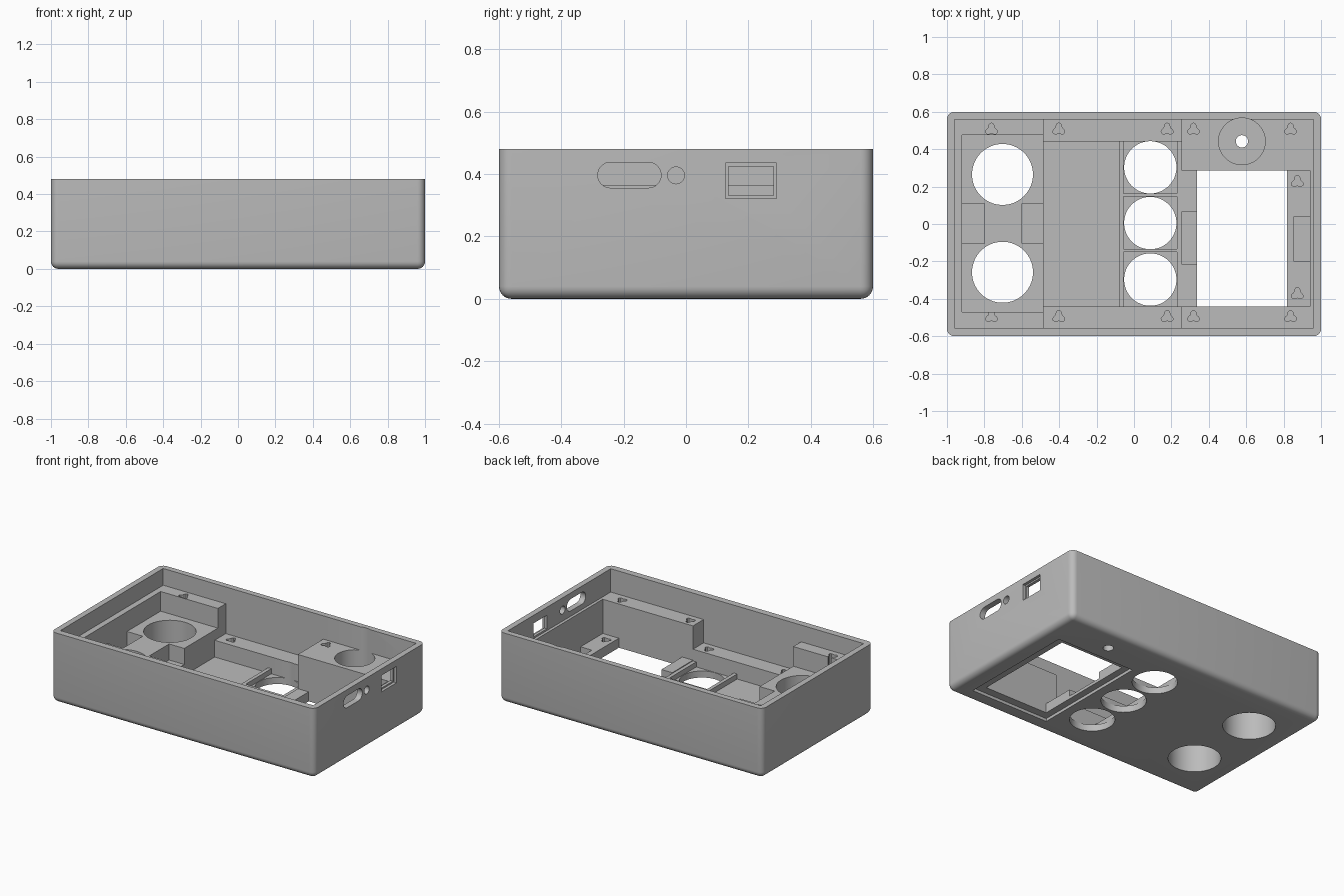
import bpy, bmesh, math

if "Cube" in bpy.data.objects:
    bpy.data.objects.remove(bpy.data.objects["Cube"])

grey = bpy.data.materials.new("plastic_grey")
grey.diffuse_color = (0.5, 0.5, 0.5, 1)
grey.use_nodes = True
grey.node_tree.nodes["Principled BSDF"].inputs["Base Color"].default_value = grey.diffuse_color
TOP = 0.7  # cutters rise above the open rim


def prism(name, pts, lo, hi, axis="z"):
    """Extrude a 2D outline from lo to hi along z (xy outline) or x (yz outline)."""
    bm = bmesh.new()
    place = (lambda p, h: (p[0], p[1], h)) if axis == "z" else (lambda p, h: (h, p[0], p[1]))
    a = [bm.verts.new(place(p, lo)) for p in pts]
    b = [bm.verts.new(place(p, hi)) for p in pts]
    bm.faces.new(a[::-1])
    bm.faces.new(b)
    n = len(pts)
    for i in range(n):
        j = (i + 1) % n
        bm.faces.new((a[i], a[j], b[j], b[i]))
    bmesh.ops.recalc_face_normals(bm, faces=bm.faces)
    me = bpy.data.meshes.new(name)
    bm.to_mesh(me)
    bm.free()
    ob = bpy.data.objects.new(name, me)
    bpy.context.collection.objects.link(ob)
    return ob


def rect(x0, x1, y0, y1):
    return [(x0, y0), (x1, y0), (x1, y1), (x0, y1)]


def circle(x, y, r, n=48):
    return [(x + r * math.cos(2 * math.pi * i / n), y + r * math.sin(2 * math.pi * i / n))
            for i in range(n)]


def trefoil(x, y, n=24):
    pts = []
    for i in range(n):
        t = 2 * math.pi * i / n
        r = 0.027 + 0.008 * math.cos(3 * (t - math.pi / 2))
        pts.append((x + r * math.cos(t), y + r * math.sin(t)))
    return pts


def pill(y0, y1, z0, z1, n=16):
    r, zc = (z1 - z0) / 2, (z0 + z1) / 2
    pts = []
    for yc, start in ((y1 - r, -math.pi / 2), (y0 + r, math.pi / 2)):
        for i in range(n + 1):
            t = start + math.pi * i / n
            pts.append((yc + r * math.cos(t), zc + r * math.sin(t)))
    return pts


# Outer shell: solid block with rounded uprights and bottom edge
case = prism("enclosure", rect(-1, 1, -0.6, 0.6), 0, 0.48)
case.data.materials.append(grey)
bm = bmesh.new()
bm.from_mesh(case.data)
edges = [e for e in bm.edges if min(v.co.z for v in e.verts) < 0.01]
bmesh.ops.bevel(bm, geom=edges, offset=0.04, segments=6, profile=0.5, affect="EDGES")
bm.to_mesh(case.data)
bm.free()


def cut(pts, lo, hi=TOP, axis="z"):
    tool = prism("cutter", pts, lo, hi, axis)
    tool.hide_render = True
    mod = case.modifiers.new("cut", "BOOLEAN")
    mod.operation, mod.solver, mod.object = "DIFFERENCE", "EXACT", tool
    bpy.context.view_layer.objects.active = case
    bpy.ops.object.modifier_apply(modifier=mod.name)
    me = tool.data
    bpy.data.objects.remove(tool)
    bpy.data.meshes.remove(me)


# Stepped interior: (x0, x1, y0, y1, floor height)
pockets = [
    (-0.96, 0.96, -0.555, 0.56, 0.365),    # main cavity down to left ledge
    (-0.485, 0.255, -0.555, 0.56, 0.16),   # middle ledges
    (0.24, 0.96, -0.555, 0.56, 0.32),      # right ledges
    (-0.92, -0.47, -0.47, 0.475, 0.23),    # left block top
    (-0.485, 0.255, -0.44, 0.44, 0.08),    # rib tops
    (0.24, 0.94, -0.44, 0.285, 0.085),     # window pads
    (-0.485, -0.08, -0.44, 0.44, 0.045),   # middle floor
    (-0.92, -0.8, -0.105, 0.11, 0.12),     # left block notches
    (-0.6, -0.47, -0.105, 0.11, 0.12),
    (0.255, 0.36, -0.215, 0.065, 0.04),    # window pad notches
    (0.855, 0.94, -0.2, 0.04, 0.04),
]
for x0, x1, y0, y1, z in pockets:
    cut(rect(x0, x1, y0, y1), z)

# Button seats between thin ribs, each with a round opening
for y0, y1 in ((-0.44, -0.15), (-0.135, 0.147), (0.163, 0.44)):
    cut(rect(-0.055, 0.23, y0, y1), 0.045)
for y in (-0.297, 0.005, 0.303):
    cut(circle(0.087, y, 0.14), -0.1)

# Two large openings through the left block
for y in (-0.258, 0.265):
    cut(circle(-0.703, y, 0.163, 64), -0.1)

# Window with a stepped recess underneath
cut(rect(0.337, 0.818, -0.44, 0.285), -0.1)
cut(rect(0.29, 0.88, -0.495, 0.33), -0.1, 0.02)

# Deep well with a small hole in its floor
cut(circle(0.577, 0.442, 0.125), 0.045)
cut(circle(0.577, 0.442, 0.033, 24), -0.1)

# Three-lobed fastener holes: (x, y, ledge height, depth)
for x, z in ((-0.762, 0.365), (-0.402, 0.16), (0.177, 0.16), (0.318, 0.32), (0.837, 0.32)):
    for y in (-0.497, 0.505):
        cut(trefoil(x, y), z - 0.1)
for y in (-0.375, 0.225):
    cut(trefoil(0.873, y), 0.03)

# Right wall ports: slot, small round hole, stepped rectangular port
cut(pill(-0.283, -0.08, 0.356, 0.438), 0.93, 1.1, "x")
cut(circle(-0.032, 0.396, 0.027, 32), 0.93, 1.1, "x")
cut(rect(0.137, 0.28, 0.332, 0.425), 0.93, 1.1, "x")
cut(rect(0.127, 0.29, 0.322, 0.435), 0.98, 1.1, "x")

case.data.materials.clear()
case.data.materials.append(grey)
for p in case.data.polygons:
    p.material_index = 0
for o in bpy.context.selected_objects:
    o.select_set(False)
case.select_set(True)
bpy.context.view_layer.objects.active = case
bpy.ops.object.shade_smooth_by_angle(angle=math.radians(30))
